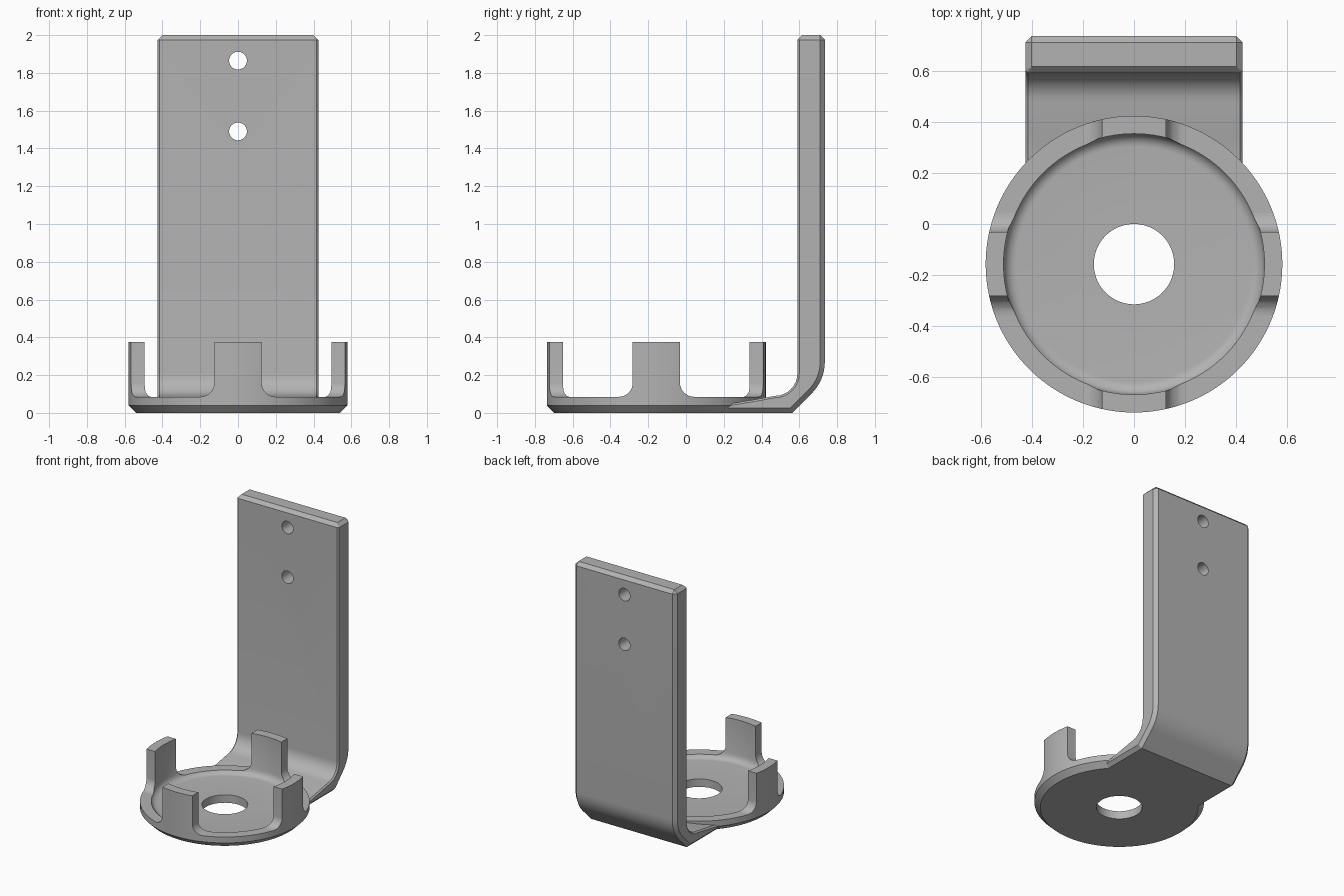
import bpy, bmesh
from math import sin, cos, pi, radians
from mathutils import Matrix, Vector

if "Cube" in bpy.data.objects:
    bpy.data.objects.remove(bpy.data.objects["Cube"])

grey = bpy.data.materials.new("plain grey")
grey.use_nodes = True
grey.diffuse_color = (0.45, 0.45, 0.45, 1)
grey.node_tree.nodes["Principled BSDF"].inputs["Base Color"].default_value = grey.diffuse_color

RING = Vector((0, -0.157, 0))   # centre of the cup
R_OUT, R_IN, RIM = 0.58, 0.51, 0.085


def make(name, bm):
    bmesh.ops.recalc_face_normals(bm, faces=bm.faces)
    mesh = bpy.data.meshes.new(name)
    bm.to_mesh(mesh)
    bm.free()
    mesh.materials.append(grey)
    obj = bpy.data.objects.new(name, mesh)
    bpy.context.collection.objects.link(obj)
    return obj


def arc(cx, cy, r, a0, a1, n):
    angles = [radians(a0 + (a1 - a0) * i / n) for i in range(n + 1)]
    return [(cx + r * cos(a), cy + r * sin(a)) for a in angles]


def lathe(name, profile, seg=128):
    """Revolve a closed (radius, z) section about the cup axis."""
    bm = bmesh.new()
    rings = [[bm.verts.new(RING + Vector((r * cos(2 * pi * s / seg), r * sin(2 * pi * s / seg), z)))
              for r, z in profile] for s in range(seg)]
    n = len(profile)
    for s in range(seg):
        a, b = rings[s], rings[(s + 1) % seg]
        for i in range(n):
            j = (i + 1) % n
            bm.faces.new((a[i], b[i], b[j], a[j]))
    return make(name, bm)


def extrude(name, profile, place, lo, hi):
    """Extrude a closed 2D outline; place(u, v, d) gives the 3D point."""
    bm = bmesh.new()
    a, b = [[bm.verts.new(place(u, v, d)) for u, v in profile] for d in (lo, hi)]
    bm.faces.new(a)
    bm.faces.new(b)
    for i in range(len(a)):
        j = (i + 1) % len(a)
        bm.faces.new((a[i], a[j], b[j], b[i]))
    return make(name, bm)


def cylinder(name, radius, depth, matrix, seg):
    bm = bmesh.new()
    bmesh.ops.create_cone(bm, cap_ends=True, segments=seg, radius1=radius,
                          radius2=radius, depth=depth, matrix=matrix)
    return make(name, bm)


def boolean(obj, cutter, operation):
    mod = obj.modifiers.new(operation.lower(), "BOOLEAN")
    mod.operation, mod.solver, mod.object = operation, "EXACT", cutter


def bake(obj, cutters=()):
    """Apply the modifiers and discard the cutters."""
    bpy.context.view_layer.update()
    graph = bpy.context.evaluated_depsgraph_get()
    mesh = bpy.data.meshes.new_from_object(obj.evaluated_get(graph))
    obj.modifiers.clear()
    obj.data = mesh
    for c in cutters:
        bpy.data.objects.remove(c)


# Round base with a centre hole, chamfered underside and coved floor
cove = arc(0.46, 0.11, 0.05, -30, -90, 5)
base = lathe("cup_base", [(0.157, 0), (0.54, 0), (R_OUT, 0.04), (R_OUT, RIM)] + cove + [(0.157, 0.06)])

# Four posts: a wall ring trimmed by flared bars along each axis
half, fillet, top = 0.125, 0.075, 0.375
flare = arc(half + fillet, RIM + fillet, fillet, 180, 270, 8)
side = [(half, 0.5)] + flare + [(half + fillet, 0.0)]
bar = side + [(-u, v) for u, v in reversed(side)]
wall = [(0.499, 0.08), (R_OUT, 0.08), (R_OUT, top), (R_IN, top), (R_IN, 0.11), (0.503, RIM)]
posts = []
for name, place in (("front_and_back_posts", lambda u, v, d: RING + Vector((u, d, v))),
                    ("side_posts", lambda u, v, d: RING + Vector((d, u, v)))):
    post = lathe(name, wall)
    cutter = extrude("bar_cutter", bar, place, -0.8, 0.8)
    boolean(post, cutter, "INTERSECT")
    bake(post, [cutter])
    posts.append(post)

# Bent upright arm: side outline of foot, bend and plate
outer = [(0.1, 0), (0.562, 0)] + arc(0.5, 0.27, 0.235, -45, 0, 8) + [(0.735, 2)]
inner = [(0.59, 2)] + arc(0.47, 0.21, 0.12, 0, -90, 8) + [(0.36, 0.07), (0.24, 0.05), (0.1, 0.05)]
arm = extrude("upright_arm", outer + inner, lambda u, v, d: Vector((d, u, v)), -0.425, 0.425)

# Chamfer the edges: wide at the back and top, narrow at the front
bm = bmesh.new()
bm.from_mesh(arm.data)
weight = bm.edges.layers.float.new("bevel_weight_edge")
for e in bm.edges:
    a, b = (v.co for v in e.verts)
    mid = (a + b) / 2
    along = abs(a.x - b.x) < 0.01
    if mid.z > 1.99:
        e[weight] = 1.0
    elif along and mid.y > 0.11:
        on_outer = mid.z < 0.01 or mid.y > 0.6 or (mid.y > 0.56 and mid.z < 0.09)
        e[weight] = 1.0 if on_outer else 0.4
bm.to_mesh(arm.data)
bm.free()
bevel = arm.modifiers.new("chamfer", "BEVEL")
bevel.width, bevel.segments, bevel.limit_method = 0.025, 1, "WEIGHT"

# Clear the arm out of the cup and drill two screw holes
cutters = [cylinder("cup_cutter", 0.535, 1, Matrix.Translation(RING), 128)]
for z in (1.49, 1.865):
    turn = Matrix.Translation((0, 0.66, z)) @ Matrix.Rotation(pi / 2, 4, "X")
    cutters.append(cylinder("screw_cutter", 0.047, 0.5, turn, 40))
for c in cutters:
    boolean(arm, c, "DIFFERENCE")
bake(arm, cutters)

# Smooth the curves, keep the edges crisp
bpy.ops.object.select_all(action="DESELECT")
for obj in [base, arm] + posts:
    obj.select_set(True)
bpy.context.view_layer.objects.active = base
bpy.ops.object.shade_smooth_by_angle(angle=radians(25))
